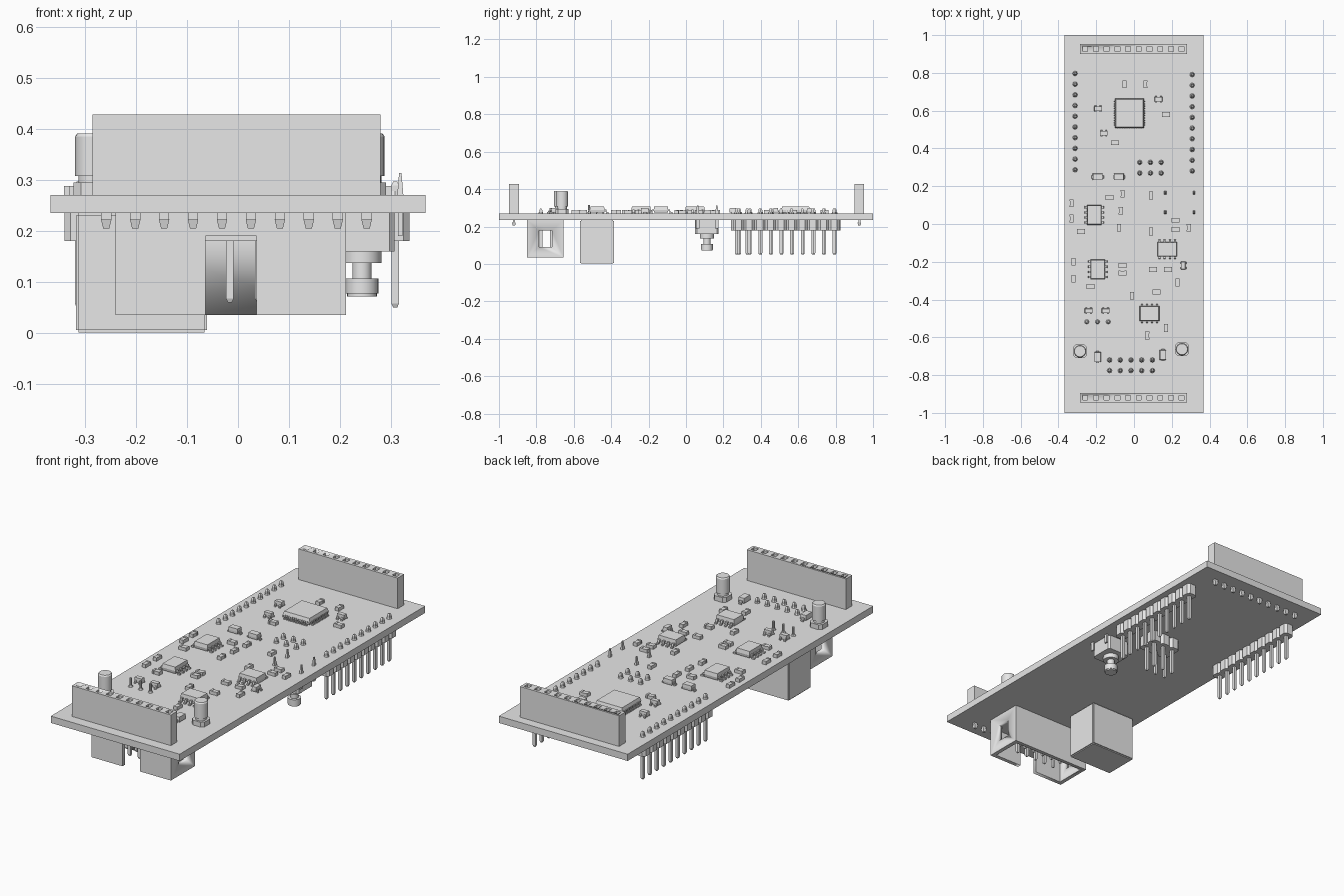
import bpy, bmesh, math
from mathutils import Matrix

old = bpy.data.objects.get("Cube")
if old:
    bpy.data.objects.remove(old, do_unlink=True)

grey = bpy.data.materials.new("plain_grey")
grey.use_nodes = True
tone = (0.8, 0.8, 0.8, 1)
grey.diffuse_color = tone
grey.node_tree.nodes["Principled BSDF"].inputs["Base Color"].default_value = tone

TOP, UNDER, PITCH = 0.27, 0.235, 0.0567


def finish(name, bm):
    """Turn a bmesh into a named, shaded object."""
    bmesh.ops.recalc_face_normals(bm, faces=bm.faces[:])
    mesh = bpy.data.meshes.new(name)
    bm.to_mesh(mesh)
    bm.free()
    mesh.materials.append(grey)
    obj = bpy.data.objects.new(name, mesh)
    bpy.context.collection.objects.link(obj)
    bpy.ops.object.select_all(action='DESELECT')
    obj.select_set(True)
    bpy.context.view_layer.objects.active = obj
    bpy.ops.object.shade_smooth_by_angle(angle=math.radians(30))
    return obj


def prism(bm, x, y, width, depth, low, high, chamfer=0, taper=1):
    """Upright block with optional corner chamfers and a tapered top."""
    w, d, c = width / 2, depth / 2, chamfer
    if c:
        outline = [(w - c, -d), (w, c - d), (w, d - c), (w - c, d),
                   (c - w, d), (-w, d - c), (-w, c - d), (c - w, -d)]
    else:
        outline = [(w, -d), (w, d), (-w, d), (-w, -d)]
    lower = [bm.verts.new((x + a, y + b, low)) for a, b in outline]
    upper = [bm.verts.new((x + a * taper, y + b * taper, high)) for a, b in outline]
    bm.faces.new(lower[::-1])
    bm.faces.new(upper)
    for i in range(len(outline)):
        j = i - 1
        bm.faces.new((lower[j], lower[i], upper[i], upper[j]))


def disc(bm, x, y, low, high, r_low, r_high=None, sides=24):
    bmesh.ops.create_cone(
        bm, cap_ends=True, segments=sides, radius1=r_low,
        radius2=r_low if r_high is None else r_high, depth=high - low,
        matrix=Matrix.Translation((x, y, (low + high) / 2)))


def cut(target, cutter):
    mod = target.modifiers.new("opening", 'BOOLEAN')
    mod.operation, mod.solver, mod.object = 'DIFFERENCE', 'EXACT', cutter
    bpy.context.view_layer.objects.active = target
    bpy.ops.object.modifier_apply(modifier=mod.name)
    bpy.data.objects.remove(cutter, do_unlink=True)


def solder_stub(bm, x, y, height=0.027):
    disc(bm, x, y, TOP, TOP + 0.008, 0.013, 0.01, 8)
    prism(bm, x, y, 0.015, 0.015, TOP, TOP + height * 0.7)
    prism(bm, x, y, 0.015, 0.015, TOP + height * 0.7, TOP + height, taper=0.5)


def long_pin(bm, x, y, bottom=0.05):
    prism(bm, x, y, 0.015, 0.015, bottom + 0.008, TOP)
    prism(bm, x, y, 0.008, 0.008, bottom, bottom + 0.008, taper=1.9)
    solder_stub(bm, x, y)


def gull_leg(bm, x, y, angle, reach, width, height):
    """Bent lead running outwards from a chip body."""
    t = 0.007
    profile = [(0, height), (reach * 0.5, height), (reach * 0.6, t), (reach, t),
               (reach, 0), (reach * 0.4, 0), (reach * 0.3, height - t), (0, height - t)]
    spin = Matrix.Translation((x, y, TOP)) @ Matrix.Rotation(angle, 4, 'Z')
    sides = [[bm.verts.new(spin @ Matrix.Translation((a, s * width / 2, z)).translation)
              for a, z in profile] for s in (-1, 1)]
    bm.faces.new(sides[0])
    bm.faces.new(sides[1][::-1])
    for i in range(len(profile)):
        bm.faces.new((sides[0][i - 1], sides[0][i], sides[1][i], sides[1][i - 1]))


def chip(name, x, y, width, depth, height, legs, angles, leg_pitch, reach, leg_width):
    bm = bmesh.new()
    mid = TOP + height * 0.5
    prism(bm, x, y, width * 0.95, depth * 0.95, TOP + 0.004, mid, taper=1 / 0.95)
    prism(bm, x, y, width, depth, mid, TOP + height, taper=0.93)
    for angle in angles:
        c, s = round(math.cos(angle)), round(math.sin(angle))
        for k in range(legs):
            off = (k - (legs - 1) / 2) * leg_pitch
            gull_leg(bm, x + c * width * 0.47 - s * off, y + s * depth * 0.47 + c * off,
                     angle, reach, leg_width, height * 0.55)
    finish(name, bm)


# Circuit board
bm = bmesh.new()
prism(bm, 0, 0, 0.735, 2, UNDER, TOP)
finish("circuit_board", bm)

# Socket strips at both ends
for name, y in (("front_socket", -0.92), ("back_socket", 0.927)):
    bm, holes, tails = bmesh.new(), bmesh.new(), bmesh.new()
    prism(bm, -0.003, y, 0.565, 0.052, TOP, 0.428)
    for k in range(10):
        x = (k - 4.5) * PITCH - 0.003
        prism(holes, x, y, 0.026, 0.026, 0.38, 0.45)
        prism(tails, x, y, 0.012, 0.012, 0.205, 0.222, taper=1.7)
        prism(tails, x, y, 0.02, 0.012, 0.222, UNDER)
    cut(finish(name, bm), finish("socket_holes", holes))
    finish(name + "_tails", tails)


# Pin headers hanging under the board
def header(name, x, y, columns, rows):
    bm = bmesh.new()
    for i in range(columns):
        for j in range(rows):
            px = x + (i - (columns - 1) / 2) * PITCH
            py = y + (j - (rows - 1) / 2) * PITCH
            prism(bm, px, py, PITCH, PITCH, 0.18, UNDER, 0.012)
            long_pin(bm, px, py)
    finish(name, bm)


header("right_pin_header", -0.312, 0.542, 1, 10)
header("left_pin_header", 0.308, 0.536, 1, 10)
header("programming_header", 0.087, 0.298, 3, 2)

# Shrouded ribbon connector
bm = bmesh.new()
prism(bm, -0.014, -0.752, 0.452, 0.195, 0.035, UNDER)
shroud = finish("ribbon_connector", bm)
for opening in ((-0.014, -0.752, 0.41, 0.155, 0, 0.18),
                (-0.014, -0.84, 0.1, 0.1, 0, 0.19),
                (-0.014, -0.752, 0.6, 0.07, 0.09, 0.18)):
    bm = bmesh.new()
    prism(bm, *opening)
    cut(shroud, finish("opening", bm))
bm = bmesh.new()
for k in range(-2, 3):
    for y in (-0.72, -0.776):
        long_pin(bm, k * PITCH - 0.016, y, 0.06)
finish("ribbon_pins", bm)

# Block component under the board with its three leads
bm = bmesh.new()
prism(bm, -0.189, -0.475, 0.257, 0.182, 0.001, UNDER)
bmesh.ops.bevel(bm, geom=bm.edges[:], offset=0.005, segments=2, affect='EDGES')
finish("block_component", bm)
bm = bmesh.new()
for k in range(-1, 2):
    disc(bm, k * PITCH - 0.193, -0.518, TOP, TOP + 0.008, 0.012, 0.007, 8)
    disc(bm, k * PITCH - 0.193, -0.518, TOP, TOP + 0.045, 0.006, sides=8)
finish("block_leads", bm)

# Push button under the board
bm = bmesh.new()
prism(bm, 0.243, 0.112, 0.128, 0.126, 0.16, UNDER, 0.01)
for low, high, radius in ((0.137, 0.16, 0.038), (0.1, 0.137, 0.019), (0.077, 0.107, 0.032), (0.071, 0.077, 0.029)):
    disc(bm, 0.243, 0.112, low, high, radius)
for x in (0.166, 0.318):
    for y in (0.062, 0.165):
        prism(bm, x, y, 0.008, 0.018, 0.19, TOP)
        prism(bm, x, y, 0.012, 0.018, TOP, TOP + 0.043, taper=0.4)
finish("push_button", bm)

# Can capacitors
for name, x, y in (("right_capacitor", -0.286, -0.674), ("left_capacitor", 0.254, -0.663)):
    bm = bmesh.new()
    prism(bm, x, y, 0.072, 0.072, TOP, TOP + 0.025, 0.014)
    disc(bm, x, y, TOP + 0.025, 0.312, 0.027)
    disc(bm, x, y, 0.308, 0.385, 0.033)
    disc(bm, x, y, 0.385, 0.391, 0.033, 0.029)
    finish(name, bm)

# Integrated circuits
quarter = math.pi / 2
ends, flanks = (quarter, -quarter), (0, math.pi)
chip("processor", -0.024, 0.586, 0.155, 0.155, 0.036, 11, ends + flanks, 0.0125, 0.014, 0.006)
chip("right_chip_a", -0.21, 0.048, 0.078, 0.105, 0.037, 4, flanks, 0.027, 0.024, 0.011)
chip("right_chip_b", -0.192, -0.24, 0.078, 0.105, 0.037, 4, flanks, 0.027, 0.024, 0.011)
chip("left_chip_a", 0.176, -0.134, 0.105, 0.078, 0.037, 4, ends, 0.027, 0.024, 0.011)
chip("left_chip_b", 0.082, -0.474, 0.105, 0.078, 0.037, 4, ends, 0.027, 0.024, 0.011)

# Diodes
for k, (x, y, angles) in enumerate(((-0.192, 0.25, flanks), (-0.08, 0.25, flanks),
                                    (-0.192, -0.705, ends), (0.153, -0.694, ends))):
    w, d = (0.053, 0.034) if angles == flanks else (0.034, 0.053)
    chip("diode_%d" % k, x, y, w, d, 0.03, 1, angles, 0, 0.012, 0.016)

# Small surface parts, placed in hundredths
upright = [(-5, 74), (6, 74), (9, 15), (-6, 16), (-7, 7), (-8, -2), (-33, 11), (-33, 3), (9, -4),
           (29, -2), (-32, -20), (-32, -29), (23, -31), (-1, -38), (7, -59), (17, -55)]
sideways = [(17, 58), (-10, 43), (-13, 14), (-28, -4), (22, 2), (22, -3), (-23, -33),
            (-6, -22), (-6, -26), (10, -24), (18, -24), (12, -36)]
bm = bmesh.new()
for spots, (w, d) in ((upright, (0.02, 0.04)), (sideways, (0.04, 0.024))):
    for x, y in spots:
        x, y = x / 100, y / 100
        prism(bm, x, y, w, d, TOP, TOP + 0.016)
        for s in (-1, 1):
            if w > d:
                prism(bm, x + s * 0.016, y, 0.01, d + 0.002, TOP, TOP + 0.018)
            else:
                prism(bm, x, y + s * 0.016, w + 0.002, 0.01, TOP, TOP + 0.018)
finish("chip_resistors", bm)

# Three-legged transistors
for k, (x, y, turn) in enumerate(((13, 66, ends), (-19, 61, ends), (-16, 48, ends),
                                  (26, -22, flanks), (-24, -46, ends), (-15, -46, ends))):
    w, d = (0.042, 0.024) if turn == ends else (0.024, 0.042)
    chip("transistor_%d" % k, x / 100, y / 100, w, d, 0.028, 2, turn, 0.026, 0.009, 0.01)
